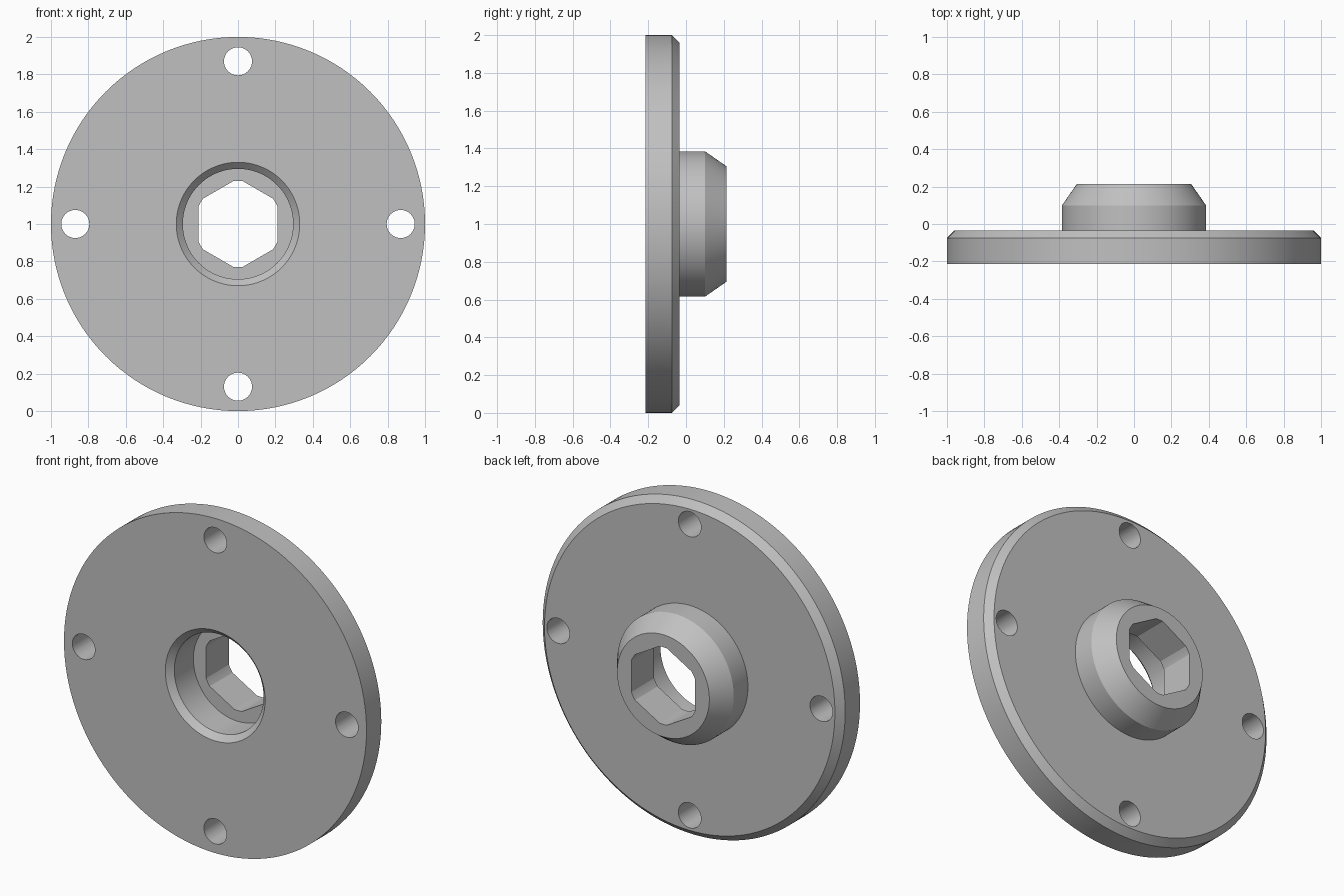
import bpy, bmesh, math
from mathutils import Vector, Matrix

if "Cube" in bpy.data.objects:
    bpy.data.objects.remove(bpy.data.objects["Cube"])

CENTRE_Z = 1.0
SEGMENTS = 128


def make_object(name, bm):
    bmesh.ops.recalc_face_normals(bm, faces=bm.faces)
    mesh = bpy.data.meshes.new(name)
    bm.to_mesh(mesh)
    bm.free()
    obj = bpy.data.objects.new(name, mesh)
    obj.location.z = CENTRE_Z
    bpy.context.collection.objects.link(obj)
    return obj


def lathe(name, profile):
    """Spin (radius, y) points around the y axis."""
    bm = bmesh.new()
    verts = [bm.verts.new((r, y, 0)) for r, y in profile]
    edges = [bm.edges.new(pair) for pair in zip(verts, verts[1:])]
    bmesh.ops.spin(bm, geom=verts + edges, cent=(0, 0, 0), axis=(0, 1, 0),
                   angle=math.tau, steps=SEGMENTS)
    bmesh.ops.remove_doubles(bm, verts=bm.verts, dist=1e-4)
    return make_object(name, bm)


def add_prism(bm, outline, y0, y1):
    """Extrude a closed (x, z) outline along y."""
    face = bm.faces.new([bm.verts.new((x, y0, z)) for x, z in outline])
    ext = bmesh.ops.extrude_face_region(bm, geom=[face])
    moved = [v for v in ext["geom"] if isinstance(v, bmesh.types.BMVert)]
    bmesh.ops.translate(bm, verts=moved, vec=(0, y1 - y0, 0))


def circle(cx, cz, r, n):
    return [(cx + r * math.cos(math.tau * i / n), cz + r * math.sin(math.tau * i / n))
            for i in range(n)]


# Flange with chamfered rim, tapered hub and round front recess
flange = lathe("flange_with_hub", [
    (0, 0.0), (0.295, 0.0), (0.295, -0.18), (0.33, -0.215),
    (1.0, -0.215), (1.0, -0.075), (0.96, -0.035),
    (0.385, -0.035), (0.385, 0.10), (0.305, 0.215), (0, 0.215)])

# Hexagonal bore whose corners are rounded off by a circle
APOTHEM, CORNER_R = 0.211, 0.231
half_arc = math.pi / 6 - math.acos(APOTHEM / CORNER_R)
hexagon = []
for k in range(6):
    mid = math.pi / 2 + k * math.pi / 3
    for t in (-1, -0.5, 0, 0.5, 1):
        a = mid + t * half_arc
        hexagon.append((CORNER_R * math.cos(a), CORNER_R * math.sin(a)))

bm = bmesh.new()
add_prism(bm, hexagon, -0.1, 0.4)
# Four bolt holes
for k in range(4):
    a = k * math.pi / 2
    add_prism(bm, circle(0.87 * math.cos(a), 0.87 * math.sin(a), 0.075, 48), -0.4, 0.1)
cutter = make_object("hole_cutter", bm)

# Cut all holes and bake the result
mod = flange.modifiers.new("holes", 'BOOLEAN')
mod.operation = 'DIFFERENCE'
mod.solver = 'EXACT'
mod.object = cutter
bpy.context.view_layer.objects.active = flange
flange.select_set(True)
cutter.select_set(False)
bpy.ops.object.modifier_apply(modifier=mod.name)
bpy.data.objects.remove(cutter, do_unlink=True)

# Plain grey metal
grey = bpy.data.materials.new("grey_metal")
grey.diffuse_color = (0.53, 0.53, 0.53, 1)
grey.use_nodes = True
grey.node_tree.nodes["Principled BSDF"].inputs["Base Color"].default_value = grey.diffuse_color
flange.data.materials.clear()
flange.data.materials.append(grey)
bpy.ops.object.shade_smooth_by_angle(angle=math.radians(20))
